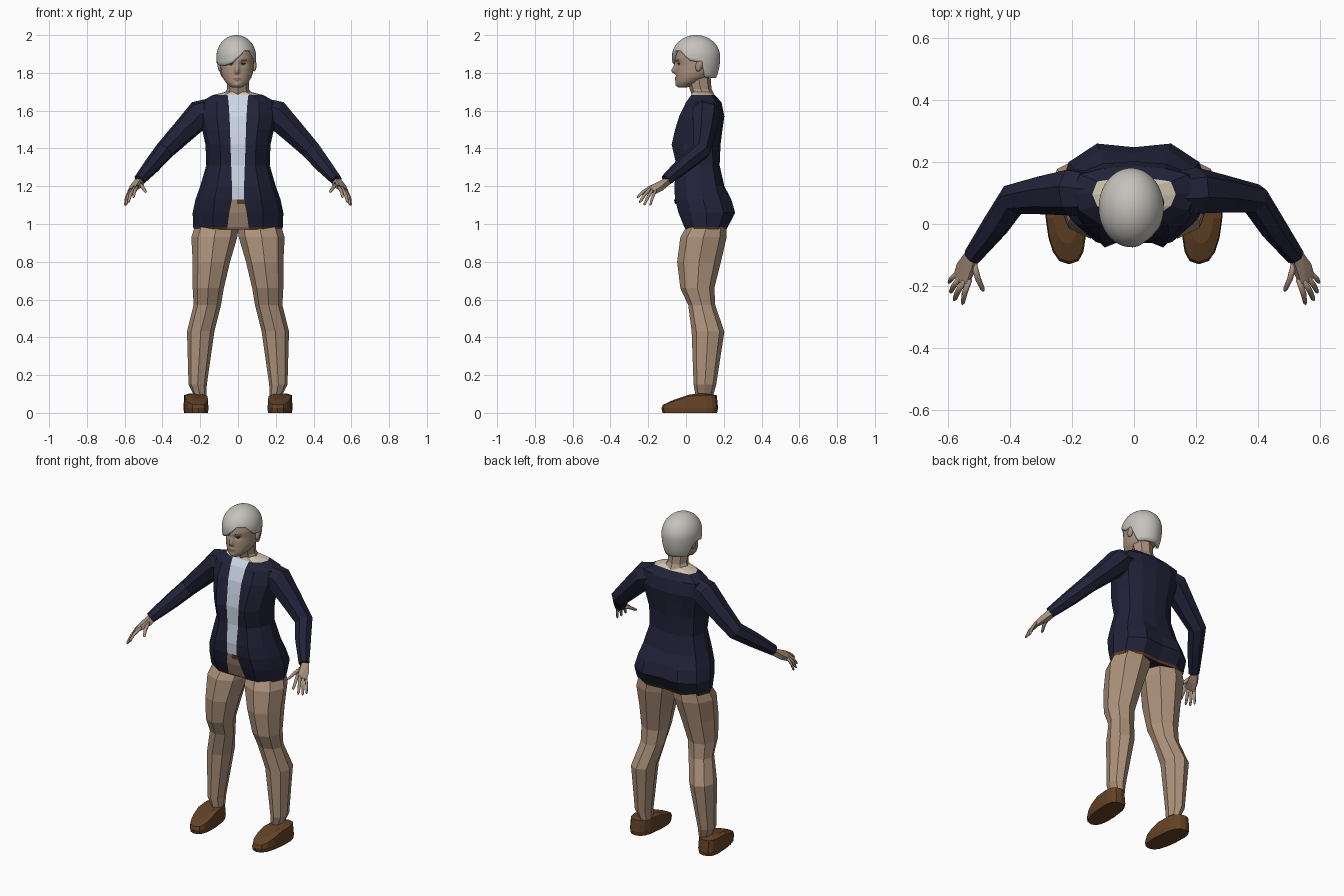
import bpy, bmesh, math
from mathutils import Vector

if "Cube" in bpy.data.objects:
    bpy.data.objects.remove(bpy.data.objects["Cube"])


def material(name, rgb):
    m = bpy.data.materials.new(name)
    m.diffuse_color = (*rgb, 1)
    m.use_nodes = True
    m.node_tree.nodes["Principled BSDF"].inputs["Base Color"].default_value = m.diffuse_color
    return m


SKIN = material("skin", (.40, .29, .215))
HAIR = material("grey_hair", (.56, .54, .50))
NAVY = material("navy_cloth", (.016, .016, .042))
SHIRT = material("pale_blue_shirt", (.62, .69, .81))
TAN = material("tan_cloth", (.42, .29, .20))
BROWN = material("brown_leather", (.127, .055, .02))
CREAM = material("cream_collar", (.62, .55, .43))
DARK = material("dark_eye", (.03, .02, .018))
LIP = material("lip", (.30, .16, .13))


def finish(name, bm, mats, smooth=False):
    bmesh.ops.recalc_face_normals(bm, faces=bm.faces)
    me = bpy.data.meshes.new(name)
    bm.to_mesh(me)
    bm.free()
    for m in mats:
        me.materials.append(m)
    if smooth:
        me.polygons.foreach_set("use_smooth", [True] * len(me.polygons))
    ob = bpy.data.objects.new(name, me)
    bpy.context.collection.objects.link(ob)
    return ob


def loft(name, rings, mats, rule=None, smooth=False, caps=True):
    """Skin a list of equal-length rings; rule(ring, side) picks the colour."""
    bm = bmesh.new()
    vs = [[bm.verts.new(p) for p in r] for r in rings]
    n = len(vs[0])
    for i in range(len(vs) - 1):
        for j in range(n):
            k = (j + 1) % n
            f = bm.faces.new((vs[i][j], vs[i][k], vs[i + 1][k], vs[i + 1][j]))
            if rule:
                f.material_index = rule(i, j)
    if caps:
        bm.faces.new(vs[0])
        f = bm.faces.new(vs[-1])
        if rule:
            f.material_index = rule(len(vs) - 2, 1)
    return finish(name, bm, mats, smooth)


def oval(x0, x1, y0, y1, z, n=8):
    return [((x0 + x1) / 2 + (x1 - x0) / 2 * math.cos(a), (y0 + y1) / 2 + (y1 - y0) / 2 * math.sin(a), z)
            for a in (math.tau * j / n for j in range(n))]


def tube(name, path, radii, n, mat, smooth=False):
    pts = [Vector(p) for p in path]
    rings = []
    for i, p in enumerate(pts):
        t = (pts[min(i + 1, len(pts) - 1)] - pts[max(i - 1, 0)]).normalized()
        u = t.cross(Vector((0, 1, .3))).normalized()
        v = t.cross(u)
        rings.append([p + radii[i] * (u * math.cos(a) + v * math.sin(a))
                      for a in (math.tau * j / n for j in range(n))])
    return loft(name, rings, [mat], smooth=smooth)


def lerp_table(table, x):
    for a, b in zip(table, table[1:]):
        if x <= b[0]:
            t = max(0, (x - a[0]) / (b[0] - a[0]))
            return [p + (q - p) * t for p, q in zip(a[1:], b[1:])]
    return table[-1][1:]


# Jacket with open front: z, half width, front y, back y, half width of opening, recess
body = [(.972, .232, .0, .215, .058, 0), (.985, .238, -.01, .222, .056, 0),
        (1.06, .24, -.04, .26, .046, 0), (1.13, .225, -.058, .24, .032, 0),
        (1.2, .20, -.062, .215, .032, 0), (1.31, .168, -.05, .19, .036, .0),
        (1.42, .172, -.076, .195, .04, .022), (1.5, .19, -.058, .205, .042, .015),
        (1.57, .205, -.036, .215, .045, .005), (1.645, .20, .0, .20, .05, 0),
        (1.682, .135, .028, .165, .055, 0), (1.70, .065, .035, .145, .03, 0)]


def body_ring(z, w, yf, yb, s, r):
    d = yb - yf
    half = [(s, yf + r), (.55 * w, yf), (.88 * w, yf + .22 * d), (w, yf + .5 * d),
            (.88 * w, yb - .2 * d), (.5 * w, yb - .02)]
    if w > .22:
        half[5] = (.5 * w, yb)
    ring = half + [(0, yb - .012)] + [(-x, y) for x, y in reversed(half)]
    return [(x, y, z) for x, y in ring]


def body_rule(i, j):
    if i == len(body) - 2:
        return 3
    if j == 12:
        return 2 if i < 3 else 1
    return 4 if i == 0 else 0


loft("jacket_and_shirt", [body_ring(*b) for b in body], [NAVY, SHIRT, TAN, CREAM, BROWN], body_rule)

# Belt buckle
loft("belt_buckle", [oval(-.004, .036, -.058, -.05, 1.105, 4), oval(-.004, .036, -.064, -.055, 1.13, 4)], [BROWN])

# Neck
loft("neck", [oval(-.075, .075, .03, .15, 1.685), oval(-.058, .058, .02, .135, 1.715),
              oval(-.06, .06, .0, .13, 1.78)], [SKIN])

legs = [(.095, .168, .235, .05, .145), (.15, .165, .262, .04, .16), (.43, .125, .27, .03, .203),
        (.57, .09, .235, .012, .155), (.66, .075, .24, -.03, .15), (.80, .042, .24, -.047, .185),
        (.93, .004, .247, -.03, .215), (1.0, -.005, .225, .01, .215)]
sole = [(math.cos(a), math.sin(a)) for a in (math.tau * j / 16 for j in range(16))]


def shoe_ring(s, scale, lift, flat):
    out = []
    for c, q in sole:
        x = .064 * scale * math.copysign(abs(c) ** .75, c)
        y = .02 + .15 * scale * math.copysign(abs(q) ** (.6 if q > 0 else .9), q)
        z = flat if flat is not None else min(.094, .04 + max(0, y + .13) * .33) + lift
        out.append((s * (.22 + x + .08 * y), y, z))
    return out


# Fingers: base, tip, radius
fingers = [((.535, -.19, 1.192), (.555, -.26, 1.14), .0095), ((.552, -.19, 1.184), (.582, -.247, 1.113), .0095),
           ((.567, -.18, 1.174), (.594, -.222, 1.10), .009), ((.578, -.165, 1.167), (.599, -.19, 1.098), .008),
           ((.515, -.135, 1.208), (.487, -.217, 1.168), .0105)]

for s, side in ((1, "left"), (-1, "right")):
    def flip(p):
        return Vector((s * p[0], p[1], p[2]))

    # Trouser leg, ankle and shoe
    rings = [[flip(p) for p in oval(a, b, c, d, z)] for z, a, b, c, d in legs]
    loft(side + "_trouser_leg", rings, [TAN])
    loft(side + "_ankle", [[flip(p) for p in oval(.175, .232, .055, .135, z)] for z in (.07, .105)], [SKIN])
    loft(side + "_shoe", [shoe_ring(s, .96, 0, 0), shoe_ring(s, 1, 0, .025), shoe_ring(s, .95, 0, None),
                          shoe_ring(s, .55, .008, None)], [BROWN])

    # Sleeve
    tube(side + "_sleeve", [flip(p) for p in ((.13, .10, 1.60), (.20, .105, 1.582), (.29, .095, 1.49),
                                              (.39, .08, 1.388), (.45, -.01, 1.315), (.522, -.105, 1.232))],
         [.07, .078, .064, .052, .045, .031], 7, NAVY)

    # Hand: hulled palm plus tapered fingers
    bm = bmesh.new()
    up = Vector((.53, -.2, .82))
    for p, t in [((.50, -.092, 1.238), .016), ((.535, -.085, 1.226), .016), ((.512, -.13, 1.21), .014),
                 ((.565, -.125, 1.19), .014)] + [(f[0], .011) for f in fingers[:4]]:
        for k in (-1, 1):
            bm.verts.new(flip(Vector(p) + up * t * k))
    bmesh.ops.convex_hull(bm, input=bm.verts)
    finish(side + "_palm", bm, [SKIN])
    for i, (a, b, r) in enumerate(fingers):
        a, b = Vector(a), Vector(b)
        path = [a + (a - b) * .15, a.lerp(b, .5) + up * .006, a.lerp(b, .9), b]
        tube(f"{side}_finger_{i + 1}", [flip(p) for p in path], [r, r * .95, r * .75, r * .3], 8, SKIN, True)

    # Ear
    bm = bmesh.new()
    bmesh.ops.create_uvsphere(bm, u_segments=12, v_segments=8, radius=1)
    for v in bm.verts:
        x, y, z = v.co
        v.co = (s * .09 - .005 + x * .013, .07 + y * .019 + z * .006, 1.84 + z * .033)
    finish(side + "_ear", bm, [SKIN], True)

# Head: z, half width, front y, back y
skull = [(1.722, .022, -.038, .0), (1.73, .038, -.048, .03), (1.75, .06, -.054, .08), (1.775, .076, -.054, .12),
         (1.80, .084, -.054, .14), (1.84, .088, -.052, .155), (1.88, .09, -.056, .16), (1.93, .08, -.048, .15),
         (1.97, .045, -.01, .11)]
nose = [(1.79, 0), (1.803, .02), (1.815, .025), (1.84, .012), (1.865, .003), (1.88, 0)]
ROWS, COLS = 56, 80


def face_point(i, j):
    z = 1.722 + .248 * i / (ROWS - 1)
    a = math.tau * j / COLS
    w, yf, yb = lerp_table(skull, z)
    x = w * math.sin(a)
    y = (yf + yb) / 2 - (yb - yf) / 2 * math.cos(a)
    if math.cos(a) > 0:
        def bump(cx, cz, rx, rz):
            return math.exp(-((abs(x) - cx) / rx) ** 2 - ((z - cz) / rz) ** 2)
        y -= lerp_table(nose, z)[0] * math.exp(-(x / .011) ** 2)
        y += .009 * bump(.033, 1.848, .018, .012) - .004 * bump(.03, 1.866, .025, .006)
        y -= .006 * bump(0, 1.774, .018, .004) + .006 * bump(0, 1.763, .016, .004)
        y -= .006 * bump(0, 1.737, .02, .01)
    return (x - .005, y, z)


def face_rule(i, j):
    x, y, z = face_point(i + .5, j + .5)
    if y > 0:
        return 0
    x = abs(x + .005)
    if ((x - .033) / .014) ** 2 + ((z - 1.847) / .006) ** 2 < 1 or (.018 < x < .05 and abs(z - 1.868) < .003):
        return 1
    return 2 if (x / .022) ** 2 + ((z - 1.768) / .008) ** 2 < 1 else 0


loft("head", [[face_point(i, j) for j in range(COLS)] for i in range(ROWS)], [SKIN, DARK, LIP], face_rule, True)

# Hair cap with a side-swept fringe: angle from the front, height of the hairline
hairline = [(-180, 1.772), (-120, 1.775), (-104, 1.85), (-80, 1.855), (-62, 1.838), (-35, 1.84), (-12, 1.852),
            (8, 1.885), (25, 1.918), (50, 1.915), (75, 1.865), (104, 1.855), (120, 1.775), (180, 1.772)]


def hair_point(t, j):
    deg = -180 + 360 * j / COLS
    low = lerp_table(hairline, deg)[0]
    ez = (low - 1.885) / (.115 if low > 1.885 else .2)
    phi = math.pi / 2 + (math.asin(ez) - math.pi / 2) * min(t, 1)
    r = math.cos(phi) * (1 if t <= 1 else .84)
    z = 1.885 + math.sin(phi) * (.115 if phi > 0 else .2)
    a = math.radians(deg)
    return (-.009 + .105 * r * math.sin(a), .053 - .128 * r * math.cos(a), z)


loft("hair", [[hair_point(t, j) for j in range(COLS)] for t in [.02 + .98 * i / 22 for i in range(23)] + [1.1]],
     [HAIR], smooth=True, caps=False)
bm = bmesh.new()
bm.faces.new([bm.verts.new(hair_point(.02, j)) for j in range(COLS)])
finish("hair_crown", bm, [HAIR])
